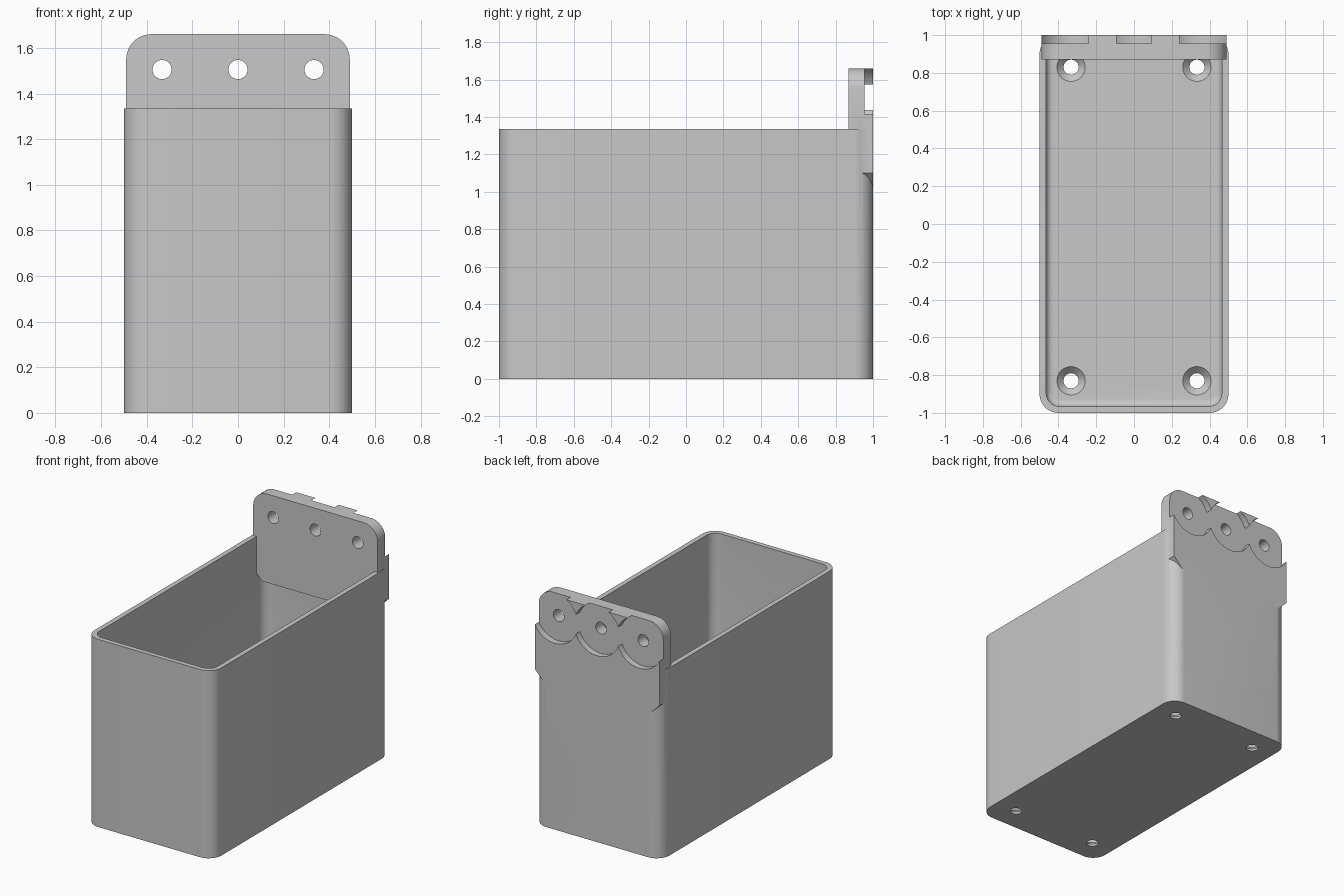
import bpy, bmesh
from math import sin, cos, pi, radians
from mathutils import Matrix, Vector

old = bpy.data.objects.get("Cube")
if old:
    bpy.data.objects.remove(old, do_unlink=True)

grey = bpy.data.materials.new("light grey plastic")
grey.use_nodes = True
COLOUR = (0.58, 0.58, 0.58, 1)
grey.diffuse_color = COLOUR
grey.node_tree.nodes["Principled BSDF"].inputs["Base Color"].default_value = COLOUR


def finish(name, bm):
    bmesh.ops.recalc_face_normals(bm, faces=bm.faces)
    mesh = bpy.data.meshes.new(name)
    bm.to_mesh(mesh)
    bm.free()
    mesh.materials.append(grey)
    obj = bpy.data.objects.new(name, mesh)
    bpy.context.collection.objects.link(obj)
    return obj


def arc(cx, cy, r, start, steps=10):
    """Quarter circle from the start angle, counter-clockwise."""
    return [(cx + r * cos(start + i * pi / 2 / steps),
             cy + r * sin(start + i * pi / 2 / steps)) for i in range(steps + 1)]


def rounded_rect(hx, hy, r):
    pts = []
    for k, (sx, sy) in enumerate([(1, 1), (-1, 1), (-1, -1), (1, -1)]):
        pts += arc(sx * (hx - r), sy * (hy - r), r, k * pi / 2)
    return pts


def prism(name, points, offset, fillet=0):
    """Extrude a closed outline; optionally round the edge of the first cap."""
    bm = bmesh.new()
    base = bm.faces.new([bm.verts.new(p) for p in points])
    top = bmesh.ops.extrude_face_region(bm, geom=[base], use_keep_orig=True)["geom"]
    bmesh.ops.translate(bm, vec=Vector(offset),
                        verts=[g for g in top if isinstance(g, bmesh.types.BMVert)])
    if fillet:
        bmesh.ops.bevel(bm, geom=list(base.edges), offset=fillet, segments=5,
                        profile=0.5, affect='EDGES')
    return finish(name, bm)


def cylinder(name, loc, r1, r2, depth, along_y=False):
    bm = bmesh.new()
    m = Matrix.Translation(loc)
    if along_y:
        m = m @ Matrix.Rotation(pi / 2, 4, 'X')
    bmesh.ops.create_cone(bm, cap_ends=True, segments=48, radius1=r1,
                          radius2=r2, depth=depth, matrix=m)
    return finish(name, bm)


def combine(obj, tool, operation='DIFFERENCE'):
    mod = obj.modifiers.new("join", 'BOOLEAN')
    mod.operation, mod.solver, mod.object = operation, 'EXACT', tool
    bpy.context.view_layer.objects.active = obj
    bpy.ops.object.modifier_apply(modifier=mod.name)
    bpy.data.objects.remove(tool, do_unlink=True)


FLOOR, RIM, TOP = 0.05, 1.335, 1.66

# Open bin with rounded corners and a softened inner floor
bin_body = prism("bin", [(x, y, 0) for x, y in rounded_rect(0.5, 1, 0.1)], (0, 0, RIM))
combine(bin_body, prism("cavity", [(x, y, FLOOR) for x, y in rounded_rect(0.465, 0.965, 0.07)],
                        (0, 0, RIM), fillet=0.035))

# Hanging plate: rounded top corners, chamfered lower corners
low, chamfer, half, r = 1.03, 0.07, 0.49, 0.11
outline = (arc(half - r, TOP - r, r, 0) + arc(r - half, TOP - r, r, pi / 2)
           + [(-half, low + chamfer), (chamfer - half, low),
              (half - chamfer, low), (half, low + chamfer)])
plate = prism("hanging_plate", [(x, 0.87, z) for x, z in outline], (0, 0.13, 0))

# Join plate and bin, then cut round recesses and screw holes in the back
combine(bin_body, plate, 'UNION')
for x in (-0.333, 0, 0.333):
    combine(bin_body, cylinder("recess", (x, 1.055, 1.505), 0.18, 0.18, 0.2, True))
    combine(bin_body, cylinder("plate_hole", (x, 0.93, 1.505), 0.042, 0.042, 0.3, True))

# Countersunk floor holes
for x in (-0.333, 0.333):
    for y in (-0.83, 0.83):
        combine(bin_body, cylinder("floor_hole", (x, y, 0), 0.04, 0.04, 0.3))
        combine(bin_body, cylinder("countersink", (x, y, FLOOR - 0.015), 0.03, 0.09, 0.06))

bin_body.name = "wall_bin"
bpy.ops.object.select_all(action='DESELECT')
bin_body.select_set(True)
bpy.context.view_layer.objects.active = bin_body
bpy.ops.object.shade_smooth_by_angle(angle=radians(30))
